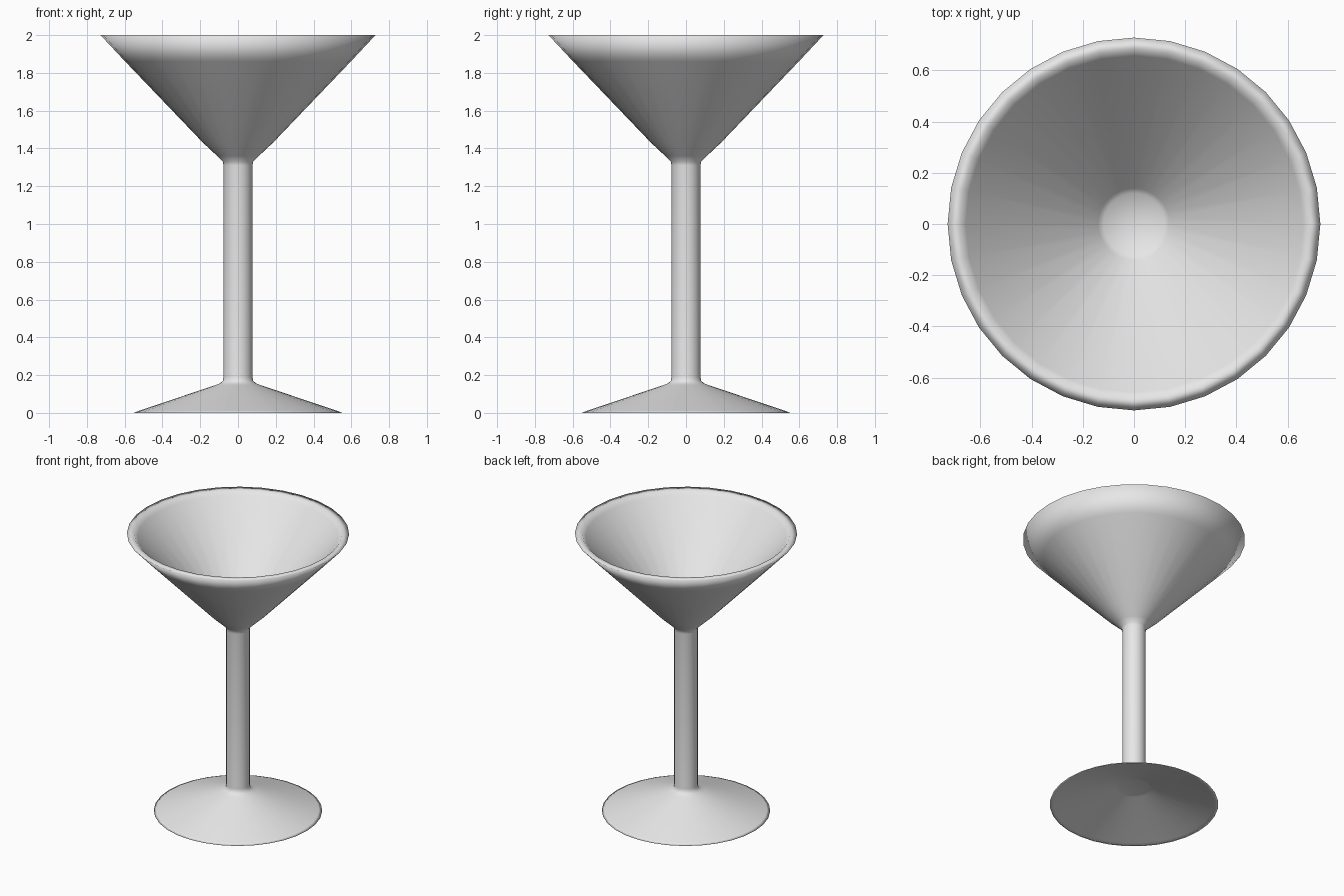
import bpy, bmesh, math

if "Cube" in bpy.data.objects:
    bpy.data.objects.remove(bpy.data.objects["Cube"])

SIDES = 32

# Lathe profile (radius, height), from the underside centre to the bowl floor
PROFILE = [
    (0.0, 0.128), (0.10, 0.128), (0.12, 0.123), (0.52, 0.006), (0.54, 0.0),  # hollow underside
    (0.552, 0.0), (0.53, 0.009), (0.12, 0.147), (0.095, 0.157), (0.08, 0.17),  # foot
    (0.077, 0.19), (0.077, 1.31),                                            # stem
    (0.08, 1.33), (0.11, 1.36), (0.185, 1.43), (0.597, 1.86), (0.728, 2.0),  # bowl outside
    (0.68, 2.0), (0.657, 1.974), (0.14, 1.434), (0.12, 1.414), (0.0, 1.41),  # bowl inside
]

mat = bpy.data.materials.new("light_grey")
mat.diffuse_color = (0.8, 0.8, 0.8, 1.0)
mat.use_nodes = True
mat.node_tree.nodes["Principled BSDF"].inputs["Base Color"].default_value = mat.diffuse_color


def lathe(name, profile):
    bm = bmesh.new()
    rings = []
    for r, z in profile:
        n = SIDES if r > 0 else 1
        rings.append([bm.verts.new((r * math.cos(2 * math.pi * i / SIDES),
                                    r * math.sin(2 * math.pi * i / SIDES), z))
                      for i in range(n)])
    for a, b in zip(rings, rings[1:]):
        for i in range(SIDES):
            j = (i + 1) % SIDES
            quad = [a[i % len(a)], a[j % len(a)], b[j % len(b)], b[i % len(b)]]
            bm.faces.new(list(dict.fromkeys(quad)))
    bmesh.ops.recalc_face_normals(bm, faces=bm.faces)
    for f in bm.faces:
        f.smooth = True
    mesh = bpy.data.meshes.new(name)
    bm.to_mesh(mesh)
    bm.free()
    mesh.materials.append(mat)
    obj = bpy.data.objects.new(name, mesh)
    bpy.context.collection.objects.link(obj)
    return obj


# Foot, stem and bowl are one turned piece
lathe("cocktail_glass", PROFILE)
